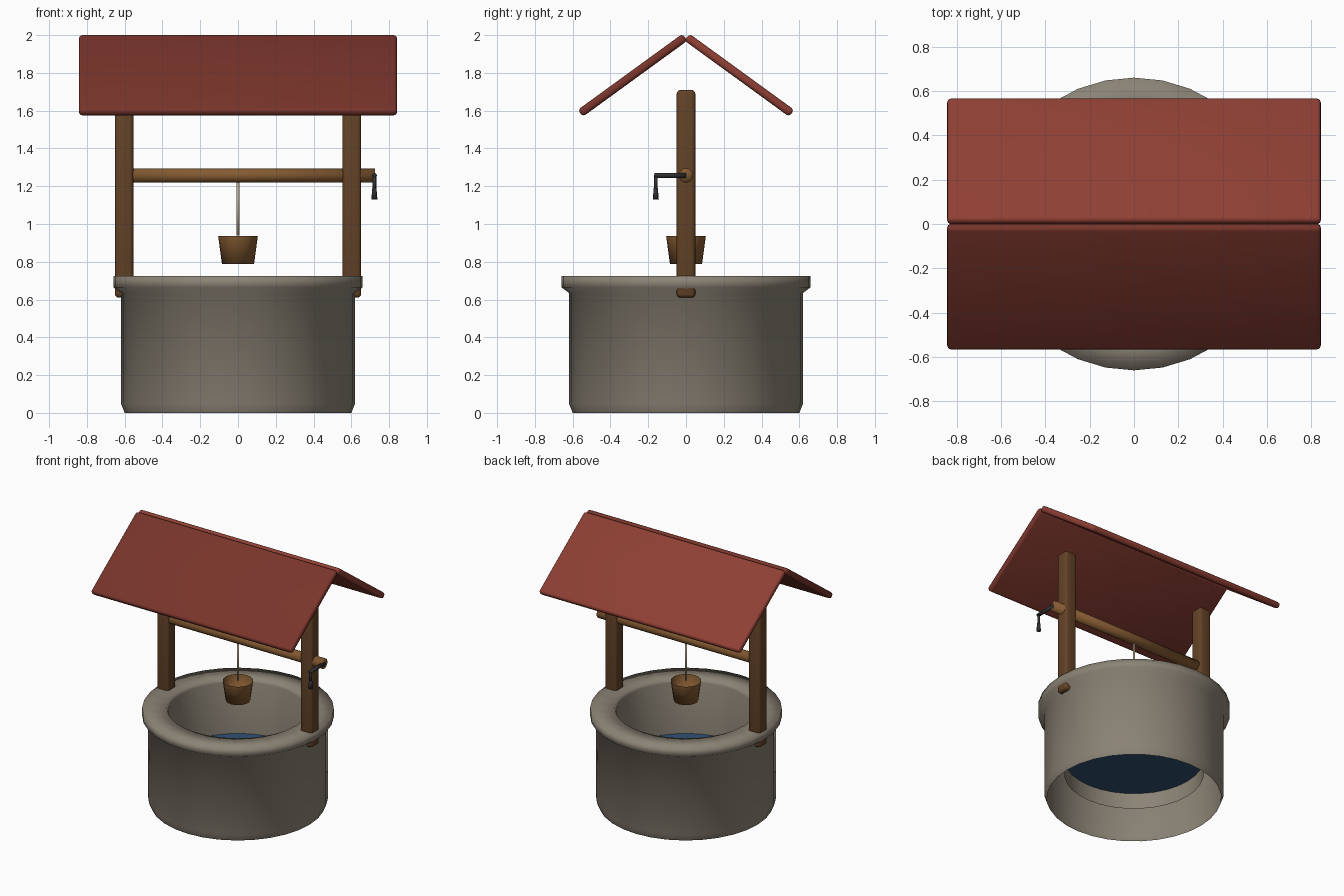
import bpy, bmesh
from math import cos, sin, pi, radians
from mathutils import Vector

if "Cube" in bpy.data.objects:
    bpy.data.objects.remove(bpy.data.objects["Cube"])


def material(name, r, g, b):
    m = bpy.data.materials.new(name)
    m.diffuse_color = (r, g, b, 1)
    m.use_nodes = True
    m.node_tree.nodes["Principled BSDF"].inputs["Base Color"].default_value = m.diffuse_color
    return m


STONE = material("stone", 0.26, 0.228, 0.18)
WOOD = material("dark_wood", 0.125, 0.055, 0.02)
LIGHT = material("light_wood", 0.235, 0.105, 0.032)
ROOF_FRONT = material("roof_dark_red", 0.19, 0.035, 0.024)
ROOF_BACK = material("roof_red", 0.274, 0.05, 0.034)
WATER = material("water", 0.03, 0.085, 0.17)
IRON = material("iron", 0.03, 0.03, 0.034)
ROPE = material("rope", 0.45, 0.38, 0.27)


def finish(name, bm, mat, angle):
    mesh = bpy.data.meshes.new(name)
    bm.to_mesh(mesh)
    bm.free()
    ob = bpy.data.objects.new(name, mesh)
    bpy.context.collection.objects.link(ob)
    mesh.materials.append(mat)
    bpy.ops.object.select_all(action='DESELECT')
    ob.select_set(True)
    bpy.context.view_layer.objects.active = ob
    bpy.ops.object.shade_smooth_by_angle(angle=radians(angle))
    return ob


def lathe(name, profile, sides, mat, angle=180):
    """Spin (radius, z) points about the z axis."""
    bm = bmesh.new()
    rings = [[bm.verts.new((r * cos(2 * pi * i / sides), r * sin(2 * pi * i / sides), z))
              for i in range(sides)] for r, z in profile]
    for a, b in zip(rings, rings[1:]):
        for i in range(sides):
            j = (i + 1) % sides
            bm.faces.new((a[i], a[j], b[j], b[i]))
    bmesh.ops.remove_doubles(bm, verts=bm.verts, dist=1e-5)
    return finish(name, bm, mat, angle)


def rod(name, a, b, r1, r2, mat, sides=12):
    """Capped, optionally tapered cylinder from a to b."""
    a, b = Vector(a), Vector(b)
    d = b - a
    ob = lathe(name, [(0, 0), (r1, 0), (r2, d.length), (0, d.length)], sides, mat)
    ob.rotation_mode = 'QUATERNION'
    ob.rotation_quaternion = Vector((0, 0, 1)).rotation_difference(d)
    ob.location = a
    return ob


def block(name, size, loc, mat, bevel, tilt=0):
    """Box with rounded edges."""
    bm = bmesh.new()
    bmesh.ops.create_cube(bm, size=1)
    bmesh.ops.scale(bm, vec=size, verts=bm.verts)
    bmesh.ops.bevel(bm, geom=bm.edges[:], offset=bevel, segments=3,
                    profile=0.5, affect='EDGES')
    ob = finish(name, bm, mat, 60)
    ob.location = loc
    ob.rotation_euler.x = tilt
    return ob


# Stone ring with lip, open underneath
lathe("stone_wall", [(0.60, 0), (0.62, 0.05), (0.62, 0.635), (0.66, 0.665),
                     (0.66, 0.725), (0.49, 0.725), (0.48, 0.70), (0.48, 0.19)],
      32, STONE)
lathe("water", [(0.48, 0.31), (0, 0.31)], 32, WATER)

# Posts and roof slabs, mirrored
for side, s in (("left", -1), ("right", 1)):
    block(side + "_post", (0.098, 0.098, 1.10), (s * 0.603, 0, 1.16), WOOD, 0.02)
for side, s, mat in (("front", -1, ROOF_FRONT), ("back", 1, ROOF_BACK)):
    block(side + "_roof", (1.685, 0.685, 0.045), (0, s * 0.2825, 1.7875),
          mat, 0.018, -s * radians(36))

# Roller, rope and bucket
rod("roller", (-0.60, 0, 1.257), (0.725, 0, 1.257), 0.038, 0.038, LIGHT, 16)
rod("rope", (0, 0, 0.94), (0, 0, 1.24), 0.008, 0.008, ROPE)
lathe("bucket", [(0, 0.788), (0.085, 0.788), (0.105, 0.936)], 20, LIGHT)

# Crank: arm, drop and grip
rod("crank_arm", (0.722, 0, 1.257), (0.722, -0.168, 1.257), 0.013, 0.013, IRON)
rod("crank_drop", (0.722, -0.16, 1.262), (0.722, -0.16, 1.17), 0.010, 0.010, IRON)
rod("crank_grip", (0.722, -0.16, 1.19), (0.722, -0.16, 1.13), 0.011, 0.016, IRON)
